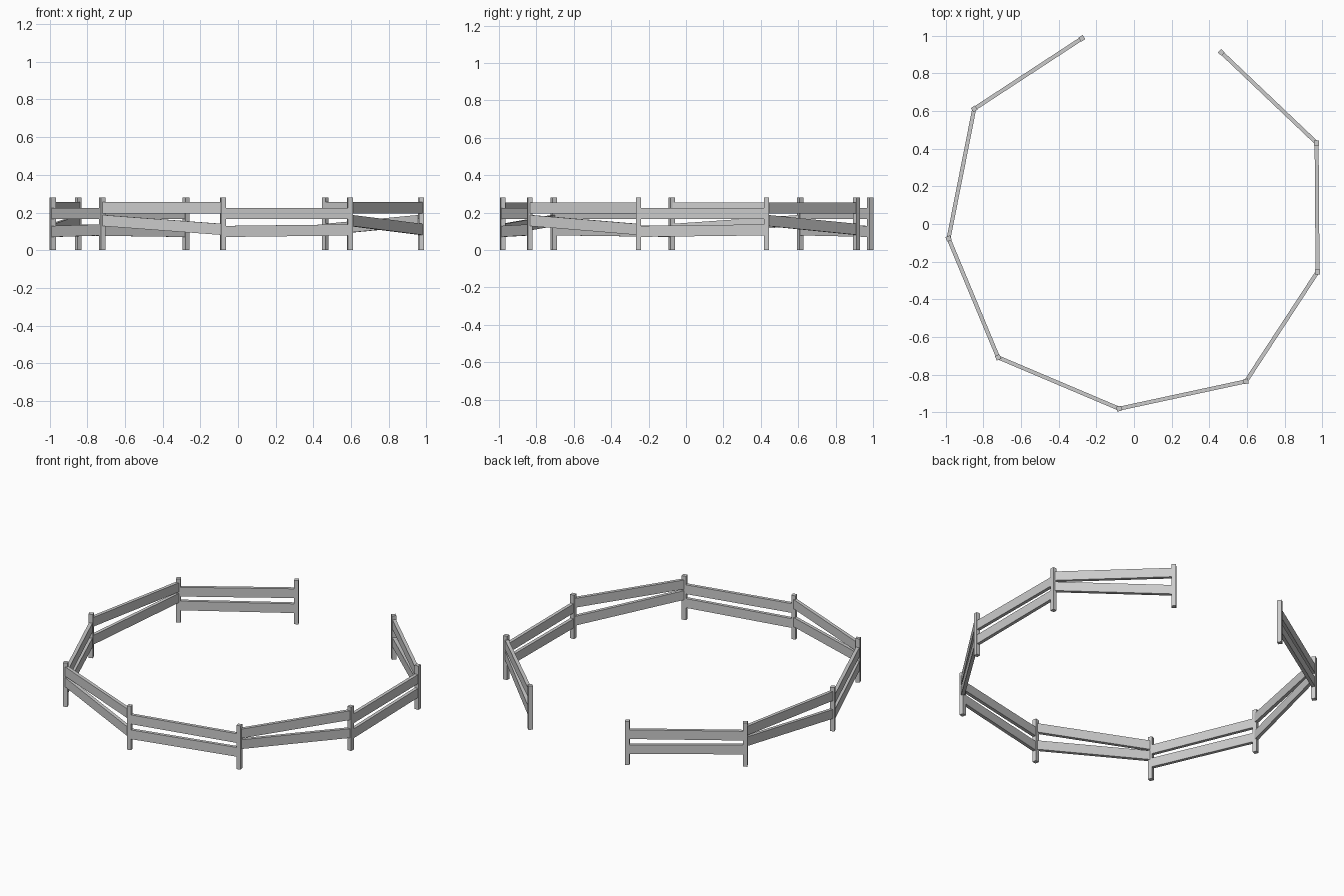
import bpy
import bmesh
from mathutils import Vector

cube = bpy.data.objects.get("Cube")
if cube:
    bpy.data.objects.remove(cube)

GREY = (0.6, 0.6, 0.6, 1.0)
wood = bpy.data.materials.new("pale grey wood")
wood.use_nodes = True
wood.diffuse_color = GREY
wood.node_tree.nodes["Principled BSDF"].inputs["Base Color"].default_value = GREY

# Post positions, running counter-clockwise around the gap
POSTS = [(-0.276, 0.985), (-0.848, 0.611), (-0.984, -0.077),
         (-0.721, -0.708), (-0.079, -0.98), (0.594, -0.835),
         (0.974, -0.254), (0.969, 0.43), (0.463, 0.911)]
POST_WIDTH, POST_HEIGHT = 0.026, 0.28
RAIL_THICK, RAIL_HEIGHT = 0.021, 0.059

# Bottom heights of each rail at its first and second post
LOW_PANEL = {"upper": (0.166, 0.166), "lower": (0.07, 0.078)}
HIGH_PANEL = {"upper": (0.196, 0.196), "lower": (0.128, 0.081)}


def beam(name, start, end, z0, z1, thick, height):
    """Plank between two plan points, with its own bottom height at each end."""
    side = (end - start).normalized().orthogonal() * thick / 2
    bm = bmesh.new()
    rings = []
    for p, z in ((start, z0), (end, z1)):
        rings.append([bm.verts.new((*(p + s * side), z + h))
                      for s, h in ((-1, 0), (1, 0), (1, height), (-1, height))])
    a, b = rings
    bm.faces.new(a)
    bm.faces.new(b)
    for i in range(4):
        j = (i + 1) % 4
        bm.faces.new((a[i], a[j], b[j], b[i]))
    bmesh.ops.recalc_face_normals(bm, faces=bm.faces)
    mesh = bpy.data.meshes.new(name)
    bm.to_mesh(mesh)
    bm.free()
    mesh.materials.append(wood)
    obj = bpy.data.objects.new(name, mesh)
    bpy.context.collection.objects.link(obj)


points = [Vector(p) for p in POSTS]

# Posts, each squared up to the panel beside it
for i, p in enumerate(points):
    j = i if i % 2 == 0 and i < len(points) - 1 else i - 1
    half = (points[j + 1] - points[j]).normalized() * POST_WIDTH / 2
    beam(f"post_{i + 1}", p - half, p + half, 0, 0, POST_WIDTH, POST_HEIGHT)

# Rails: panels alternate between the low and the high pattern
for i, (p, q) in enumerate(zip(points, points[1:])):
    along = (q - p).normalized() * 0.006
    for level, (z0, z1) in (HIGH_PANEL if i % 2 else LOW_PANEL).items():
        beam(f"{level}_rail_{i + 1}", p + along, q - along, z0, z1,
             RAIL_THICK, RAIL_HEIGHT)
